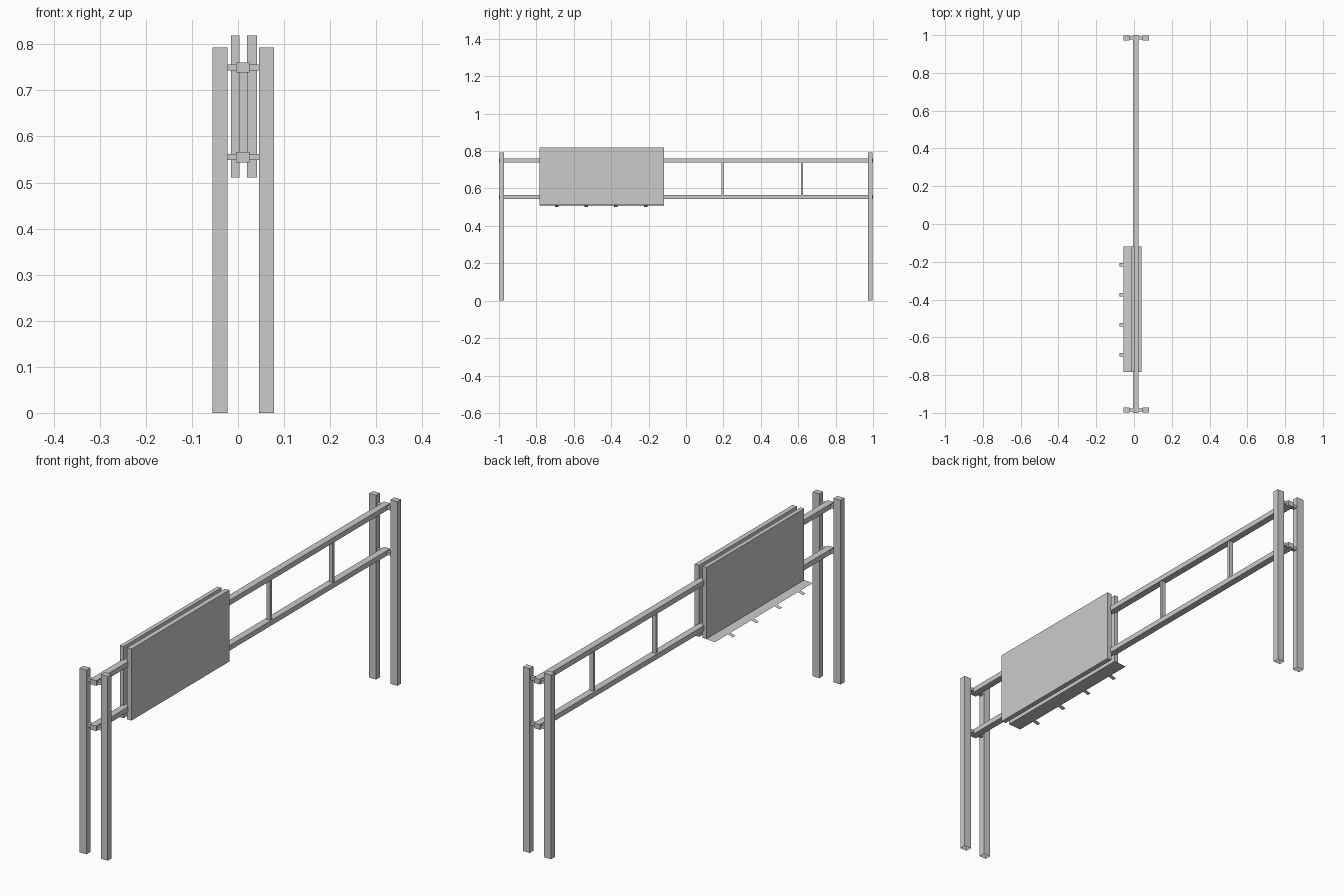
import bpy, bmesh

if "Cube" in bpy.data.objects:
    bpy.data.objects.remove(bpy.data.objects["Cube"])


def make(name, bm):
    mesh = bpy.data.meshes.new(name)
    bm.to_mesh(mesh)
    bm.free()
    ob = bpy.data.objects.new(name, mesh)
    bpy.context.collection.objects.link(ob)
    return ob


def box(name, x, y, z, open_bottom=False):
    """Box from (min, max) ranges on each axis."""
    bm = bmesh.new()
    bmesh.ops.create_cube(bm, size=1)
    for v in bm.verts:
        v.co = [r[0] + (c + 0.5) * (r[1] - r[0]) for c, r in zip(v.co, (x, y, z))]
    if open_bottom:
        bm.normal_update()
        bottom = [f for f in bm.faces if f.normal.z < -0.9]
        bmesh.ops.delete(bm, geom=bottom, context='FACES_ONLY')
    return make(name, bm)


def sheet(name, x, y, z):
    """Thin sheet spanning y, sloping from (x0, z0) to (x1, z1)."""
    bm = bmesh.new()
    corners = [(x[0], y[0], z[0]), (x[1], y[0], z[1]), (x[1], y[1], z[1]), (x[0], y[1], z[0])]
    bm.faces.new([bm.verts.new(c) for c in corners])
    return make(name, bm)


CHORDS = {"upper": 0.75, "lower": 0.555}

# Paired posts and their cross brackets at each end
for end, s in (("near", -1), ("far", 1)):
    post_y = sorted((s * 0.972, s * 0.998))
    bracket_y = sorted((s * 0.977, s * 0.993))
    for side, cx in (("left", -0.0395), ("right", 0.062)):
        box(f"{end}_{side}_post", (cx - 0.0163, cx + 0.0163), post_y, (0, 0.793), True)
    for level, z in CHORDS.items():
        box(f"{end}_{level}_bracket", (-0.024, 0.047), bracket_y, (z - 0.0065, z + 0.0065))

# Long horizontal chords
for level, z in CHORDS.items():
    box(f"{level}_chord", (-0.004, 0.025), (-1, 1), (z - 0.011, z + 0.011))

# Vertical struts between the chords
for i, y in enumerate((-0.65, -0.23, 0.195, 0.62)):
    box(f"strut_{i + 1}", (0.003, 0.021), (y - 0.006, y + 0.006), (0.56, 0.745))

# Back-to-back sign panels
SIGN_Y = (-0.783, -0.118)
box("left_sign_panel", (-0.015, 0.003), SIGN_Y, (0.511, 0.819))
box("right_sign_panel", (0.020, 0.041), SIGN_Y, (0.511, 0.819))

# Walkway sheet and small lamp tabs below the left sign
sheet("walkway", (-0.055, -0.012), SIGN_Y, (0.508, 0.511))
for i, y in enumerate((-0.692, -0.533, -0.375, -0.216)):
    sheet(f"lamp_{i + 1}", (-0.078, -0.054), (y - 0.009, y + 0.009), (0.501, 0.508))
